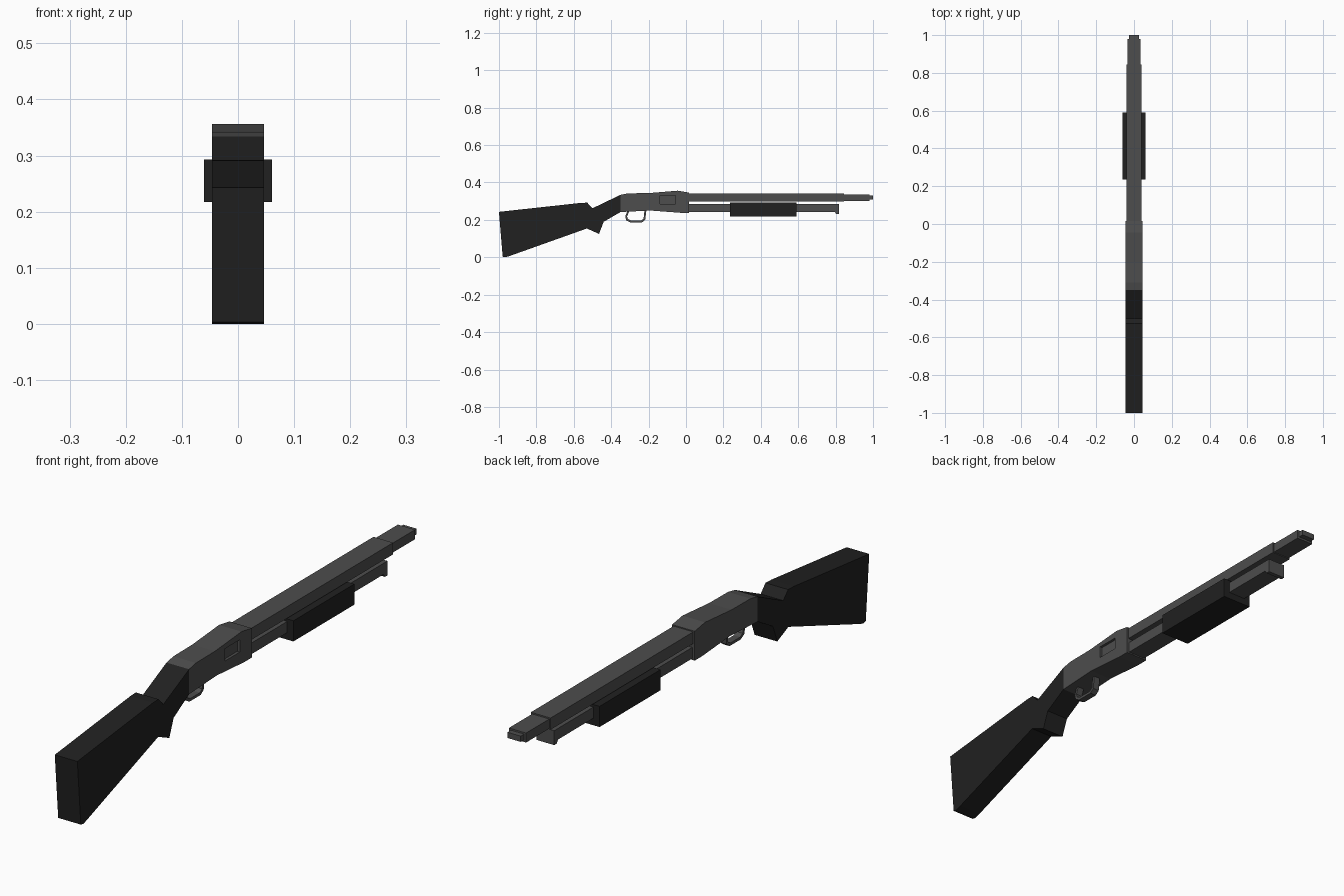
import bpy, bmesh

if "Cube" in bpy.data.objects:
    bpy.data.objects.remove(bpy.data.objects["Cube"])


def material(name, v):
    m = bpy.data.materials.new(name)
    m.diffuse_color = (v, v, v, 1)
    m.use_nodes = True
    m.node_tree.nodes["Principled BSDF"].inputs["Base Color"].default_value = m.diffuse_color
    return m


metal = material("grey_metal", 0.075)
black = material("black_polymer", 0.015)


def extrude_profile(name, pts, half, mat):
    """Solid from a (y, z) side profile, extruded across x."""
    bm = bmesh.new()
    face = bm.faces.new([bm.verts.new((-half, y, z)) for y, z in pts])
    ext = bmesh.ops.extrude_face_region(bm, geom=[face])["geom"]
    for v in ext:
        if isinstance(v, bmesh.types.BMVert):
            v.co.x = half
    bmesh.ops.recalc_face_normals(bm, faces=bm.faces)
    me = bpy.data.meshes.new(name)
    bm.to_mesh(me)
    bm.free()
    me.materials.append(mat)
    ob = bpy.data.objects.new(name, me)
    bpy.context.collection.objects.link(ob)
    return ob


def box(name, y0, y1, z0, z1, half, mat):
    return extrude_profile(name, [(y0, z0), (y1, z0), (y1, z1), (y0, z1)], half, mat)


# Shoulder stock with grip
extrude_profile("stock", [
    (-1.0, 0.243), (-0.98, 0.003), (-0.965, 0.0), (-0.94, 0.008), (-0.53, 0.154),
    (-0.465, 0.125), (-0.44, 0.19), (-0.35, 0.242), (-0.35, 0.334),
    (-0.5, 0.262), (-0.528, 0.292), (-0.56, 0.291)], 0.046, black)

# Receiver
receiver = extrude_profile("receiver", [
    (-0.35, 0.242), (-0.19, 0.25), (-0.03, 0.238), (0.015, 0.238), (0.015, 0.346),
    (-0.045, 0.356), (-0.2, 0.343), (-0.31, 0.342), (-0.35, 0.334)], 0.046, metal)

# Ejection port recessed into the right side
cutter = box("port_cutter", -0.14, -0.055, 0.285, 0.33, 0.02, metal)
cutter.location.x = 0.056
cutter.hide_render = True
cutter.hide_set(True)
cut = receiver.modifiers.new("port", "BOOLEAN")
cut.operation = "DIFFERENCE"
cut.solver = "EXACT"
cut.object = cutter

# Barrel, stepped towards the muzzle
box("barrel", 0.01, 0.845, 0.299, 0.342, 0.04, metal)
box("muzzle", 0.84, 0.98, 0.302, 0.337, 0.035, metal)
box("muzzle_tip", 0.975, 1.0, 0.31, 0.331, 0.027, metal)

# Magazine tube with its deeper end cap
extrude_profile("magazine_tube", [
    (0.01, 0.243), (0.795, 0.243), (0.803, 0.231), (0.818, 0.231),
    (0.818, 0.284), (0.01, 0.284)], 0.036, metal)

# Pump handle
box("pump_handle", 0.235, 0.59, 0.217, 0.293, 0.061, black)

# Trigger guard: outer path forward, inner path back
outer = [(-0.312, 0.25), (-0.325, 0.218), (-0.32, 0.198), (-0.3, 0.187),
         (-0.235, 0.187), (-0.218, 0.2), (-0.212, 0.25)]
inner = [(-0.222, 0.25), (-0.227, 0.206), (-0.24, 0.197), (-0.296, 0.197),
         (-0.311, 0.205), (-0.315, 0.218), (-0.302, 0.25)]
extrude_profile("trigger_guard", outer + inner, 0.013, metal)
